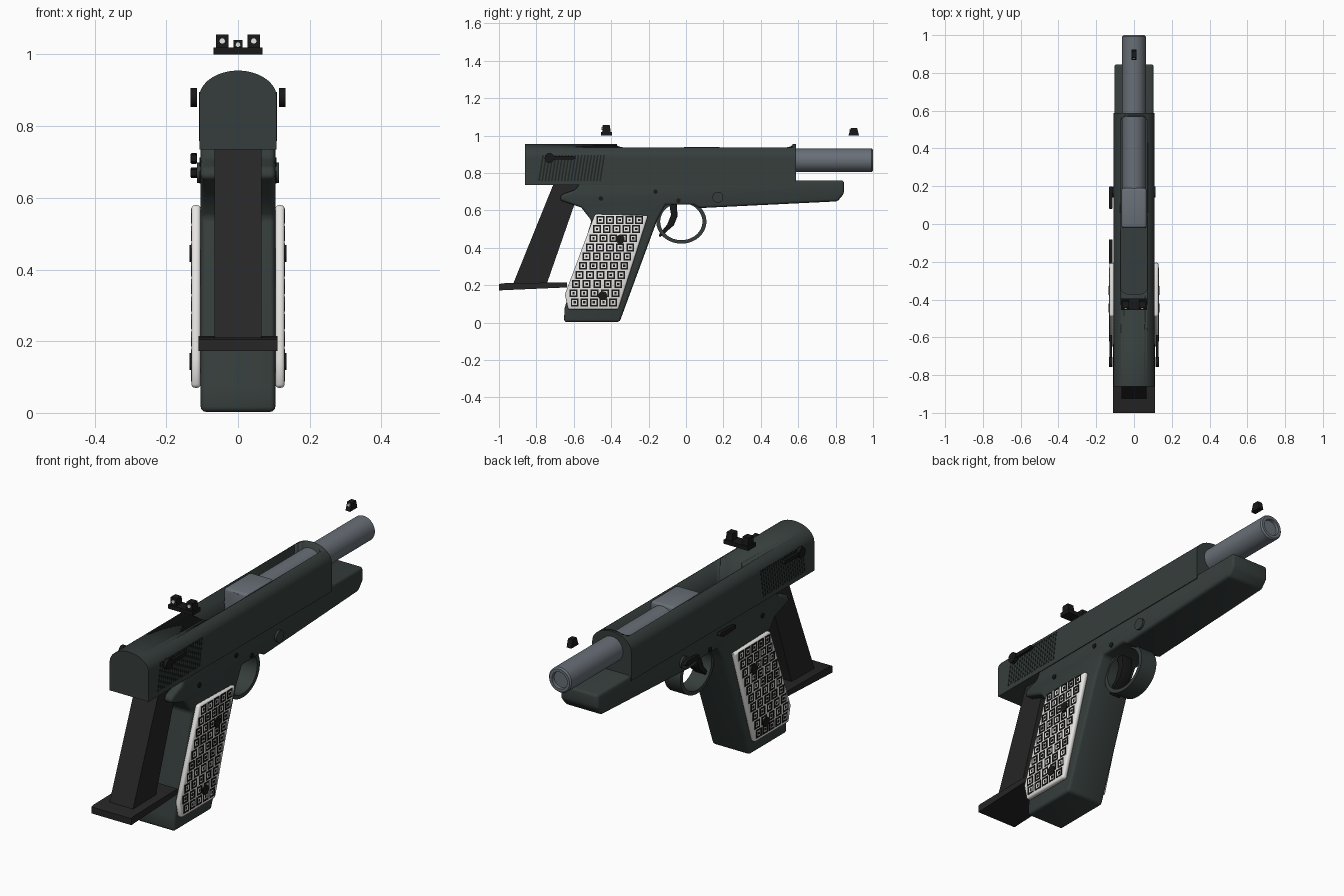
import bpy, bmesh, math
from mathutils import Matrix, Vector

if "Cube" in bpy.data.objects:
    bpy.data.objects.remove(bpy.data.objects["Cube"])


def material(name, rgb):
    m = bpy.data.materials.new(name)
    m.diffuse_color = (*rgb, 1)
    m.use_nodes = True
    m.node_tree.nodes["Principled BSDF"].inputs["Base Color"].default_value = m.diffuse_color
    return m


GREEN = material("dark green steel", (0.036, 0.048, 0.045))
GROOVE = material("groove green", (0.014, 0.018, 0.017))
STEEL = material("grey steel", (0.14, 0.16, 0.185))
WHITE = material("ivory white", (0.82, 0.81, 0.79))
CHAR = material("charcoal", (0.019, 0.019, 0.019))
BLACK = material("black", (0.009, 0.009, 0.009))


def finish(name, bm, mat, bevel=0, segs=3, smooth=True):
    bmesh.ops.remove_doubles(bm, verts=bm.verts, dist=1e-5)
    bmesh.ops.recalc_face_normals(bm, faces=bm.faces)
    me = bpy.data.meshes.new(name)
    bm.to_mesh(me)
    bm.free()
    me.materials.append(mat)
    ob = bpy.data.objects.new(name, me)
    bpy.context.collection.objects.link(ob)
    bpy.ops.object.select_all(action='DESELECT')
    bpy.context.view_layer.objects.active = ob
    ob.select_set(True)
    if bevel:
        b = ob.modifiers.new("bevel", 'BEVEL')
        b.width, b.segments, b.limit_method = bevel, segs, 'ANGLE'
        b.angle_limit = math.radians(35)
        bpy.ops.object.modifier_apply(modifier="bevel")
    if smooth:
        bpy.ops.object.shade_smooth_by_angle(angle=math.radians(35))
    return ob


def add_prism(bm, pts, a, b, axis='X'):
    """Extrude a (y,z) outline along x, or an (x,z) outline along y."""
    if axis == 'X':
        vs = [bm.verts.new((a, p, q)) for p, q in pts]
        d = Vector((b - a, 0, 0))
    else:
        vs = [bm.verts.new((p, a, q)) for p, q in pts]
        d = Vector((0, b - a, 0))
    f = bm.faces.new(vs)
    r = bmesh.ops.extrude_face_region(bm, geom=[f])
    bmesh.ops.translate(bm, vec=d, verts=[v for v in r['geom'] if isinstance(v, bmesh.types.BMVert)])


def prism(name, pts, a, b, mat, axis='X', bevel=0, segs=3):
    bm = bmesh.new()
    add_prism(bm, pts, a, b, axis)
    return finish(name, bm, mat, bevel, segs)


def rect(p0, p1, q0, q1):
    return [(p0, q0), (p1, q0), (p1, q1), (p0, q1)]


def lathe(name, prof, centre, mat, axis='X', n=48, closed=False, squash=1):
    """Revolve (radius, distance) points round the x or y axis."""
    bm = bmesh.new()
    rings = []
    for r, d in prof:
        ring = []
        for i in range(n):
            t = 2 * math.pi * i / n
            u, w = r * math.cos(t), r * math.sin(t) * squash
            co = (d, u, w) if axis == 'X' else (u, d, w)
            ring.append(bm.verts.new(Vector(co) + Vector(centre)))
        rings.append(ring)
    pairs = list(zip(rings, rings[1:])) + ([(rings[-1], rings[0])] if closed else [])
    for p, q in pairs:
        for i in range(n):
            j = (i + 1) % n
            bm.faces.new((p[i], p[j], q[j], q[i]))
    return finish(name, bm, mat)


def disc(name, x0, x1, y, z, r, mat, n=24):
    return lathe(name, [(0, x0), (r, x0), (r, x1), (0, x1)], (0, y, z), mat, n=n)


# slide: arched section with a long opening cut in the top
arch = [(-0.108, 0.735), (0.108, 0.735)]
arch += [(0.108 * math.cos(math.pi * i / 32), 0.88 + 0.075 * math.sin(math.pi * i / 32)) for i in range(33)]
slide = prism("slide", arch, -0.86, 0.587, GREEN, axis='Y')
bm = bmesh.new()
bmesh.ops.create_cube(bm, size=1, matrix=Matrix.Translation((0, 0.1, 0.93)) @ Matrix.Diagonal((0.14, 0.94, 0.3, 1)))
edges = [e for e in bm.edges if abs(e.verts[0].co.z - e.verts[1].co.z) > 0.1]
bmesh.ops.bevel(bm, geom=edges, offset=0.035, segments=6, affect='EDGES', profile=0.5)
cutter = finish("slide_opening_cutter", bm, GREEN)
cutter.hide_render = True
bpy.context.view_layer.objects.active = slide
cut = slide.modifiers.new("opening", 'BOOLEAN')
cut.operation, cut.object, cut.solver = 'DIFFERENCE', cutter, 'EXACT'
bpy.ops.object.modifier_apply(modifier="opening")
bpy.data.objects.remove(cutter, do_unlink=True)

# frame with dust cover, tail and grip
frame = [(0.845, 0.76), (0.845, 0.69), (0.81, 0.648), (0.07, 0.612), (0.04, 0.63), (-0.11, 0.63),
         (-0.155, 0.545), (-0.355, 0.003), (-0.652, 0.003), (-0.65, 0.075), (-0.505, 0.545),
         (-0.56, 0.615), (-0.675, 0.655), (-0.665, 0.685), (-0.59, 0.71), (-0.56, 0.76)]
prism("frame", frame, -0.104, 0.104, GREEN, bevel=0.014)

# barrel and chamber block
lathe("barrel", [(0, -0.02), (0.0625, -0.02), (0.0625, 0.993), (0.056, 1.0), (0.042, 1.0),
                 (0.04, 0.985), (0, 0.985)], (0, 0, 0.867), STEEL, axis='Y')
prism("chamber_block", rect(-0.02, 0.19, 0.80, 0.938), -0.066, 0.066, STEEL, bevel=0.012)

# trigger guard and trigger
lathe("trigger_guard", [(0.113, -0.045), (0.134, -0.045), (0.134, 0.045), (0.113, 0.045)],
      (0, -0.025, 0.54), GREEN, closed=True, squash=0.88, n=64)
prism("trigger", [(-0.09, 0.64), (-0.05, 0.64), (-0.045, 0.57), (-0.065, 0.52), (-0.14, 0.455),
                  (-0.145, 0.47), (-0.10, 0.525), (-0.08, 0.575)], -0.03, 0.03, BLACK, bevel=0.004, segs=2)

# magazine and its base plate
prism("magazine", [(-0.71, 0.737), (-0.56, 0.737), (-0.745, 0.205), (-0.925, 0.205)], -0.065, 0.065, CHAR)
prism("magazine_base", [(-1.0, 0.172), (-0.635, 0.188), (-0.635, 0.215), (-0.985, 0.21), (-1.0, 0.205)],
      -0.11, 0.11, CHAR)

# sights
prism("rear_sight_base", [(-0.455, 1.0), (-0.395, 1.0), (-0.395, 1.02), (-0.455, 1.02)], -0.068, 0.068, BLACK)
for s, side in ((-1, "left"), (1, "right")):
    prism(f"rear_sight_post_{side}", [(-0.448, 1.018), (-0.402, 1.018), (-0.408, 1.056), (-0.445, 1.056)],
          s * 0.044 - 0.017, s * 0.044 + 0.017, BLACK)
    lathe(f"rear_sight_dot_{side}", [(0, 0), (0.008, 0), (0.008, 0.006), (0, 0.006)],
          (s * 0.044, -0.4505, 1.038), WHITE, axis='Y', n=16)
prism("front_sight", [(0.868, 1.0), (0.925, 1.0), (0.915, 1.04), (0.882, 1.04)], -0.013, 0.013, BLACK)
lathe("front_sight_dot", [(0, 0), (0.007, 0), (0.007, 0.006), (0, 0.006)], (0, 0.873, 1.028), WHITE, axis='Y', n=16)

panel = [(-0.487, 0.58), (-0.202, 0.573), (-0.362, 0.07), (-0.63, 0.07), (-0.648, 0.15)]
for s, side in ((-1, "left"), (1, "right")):
    # grip panel with a grid of inlaid squares
    prism(f"grip_panel_{side}", panel, s * 0.104, s * 0.13, WHITE, bevel=0.01)
    bm = bmesh.new()
    for row in range(10):
        z = 0.108 + row * 0.049
        left = max(-0.487 - (0.58 - z) * 0.384, -0.645 + max(0, 0.15 - z) * 0.22)
        right = -0.202 - (0.573 - z) * 0.318
        step = (right - left - 0.03) / 5
        for col in range(5):
            y = left + 0.015 + step * (col + 0.5)
            for y0, y1, z0, z1 in ((-21, 21, 13, 21), (-21, 21, -21, -13), (-21, -13, -13, 13),
                                   (13, 21, -13, 13), (-6, 6, -6, 6)):
                add_prism(bm, rect(y + y0 / 1000, y + y1 / 1000, z + z0 / 1000, z + z1 / 1000),
                          s * 0.129, s * 0.1315)
    finish(f"grip_inlay_{side}", bm, BLACK, smooth=False)
    # grip screws
    for k, (y, z) in enumerate(((-0.352, 0.445), (-0.445, 0.143))):
        disc(f"grip_screw_{side}_{k}", s * 0.125, s * 0.135, y, z, 0.024, BLACK)

    # slanted grooves at the back of the slide
    bm = bmesh.new()
    for i in range(20):
        y = -0.79 + i * 0.0172
        add_prism(bm, [(y, 0.758), (y + 0.008, 0.758), (y + 0.03, 0.895), (y + 0.022, 0.895)],
                  s * 0.106, s * 0.1092)
    finish(f"slide_grooves_{side}", bm, GROOVE, smooth=False)

    # safety lever
    disc(f"safety_hub_{side}", s * 0.115, s * 0.133, -0.73, 0.88, 0.026, BLACK)
    prism(f"safety_lever_{side}", [(-0.73, 0.87), (-0.6, 0.872), (-0.588, 0.88), (-0.6, 0.89), (-0.73, 0.89)],
          s * 0.116, s * 0.13, BLACK)

    # frame pins and takedown pin
    for k, (y, z) in enumerate(((-0.455, 0.663), (-0.163, 0.70), (-0.04, 0.652))):
        disc(f"frame_pin_{side}_{k}", s * 0.1, s * 0.108, y, z, 0.012, BLACK, n=16)
    disc(f"takedown_pin_{side}", s * 0.1, s * 0.115, 0.17, 0.67, 0.029, GREEN)

# levers on the left side only
prism("slide_stop", [(-0.21, 0.70), (-0.11, 0.695), (-0.08, 0.71), (-0.09, 0.725), (-0.21, 0.72)],
      -0.132, -0.114, BLACK, bevel=0.003, segs=2)
prism("takedown_lever", [(0.08, 0.66), (0.17, 0.655), (0.2, 0.67), (0.17, 0.685), (0.08, 0.68)],
      -0.132, -0.114, BLACK, bevel=0.003, segs=2)
